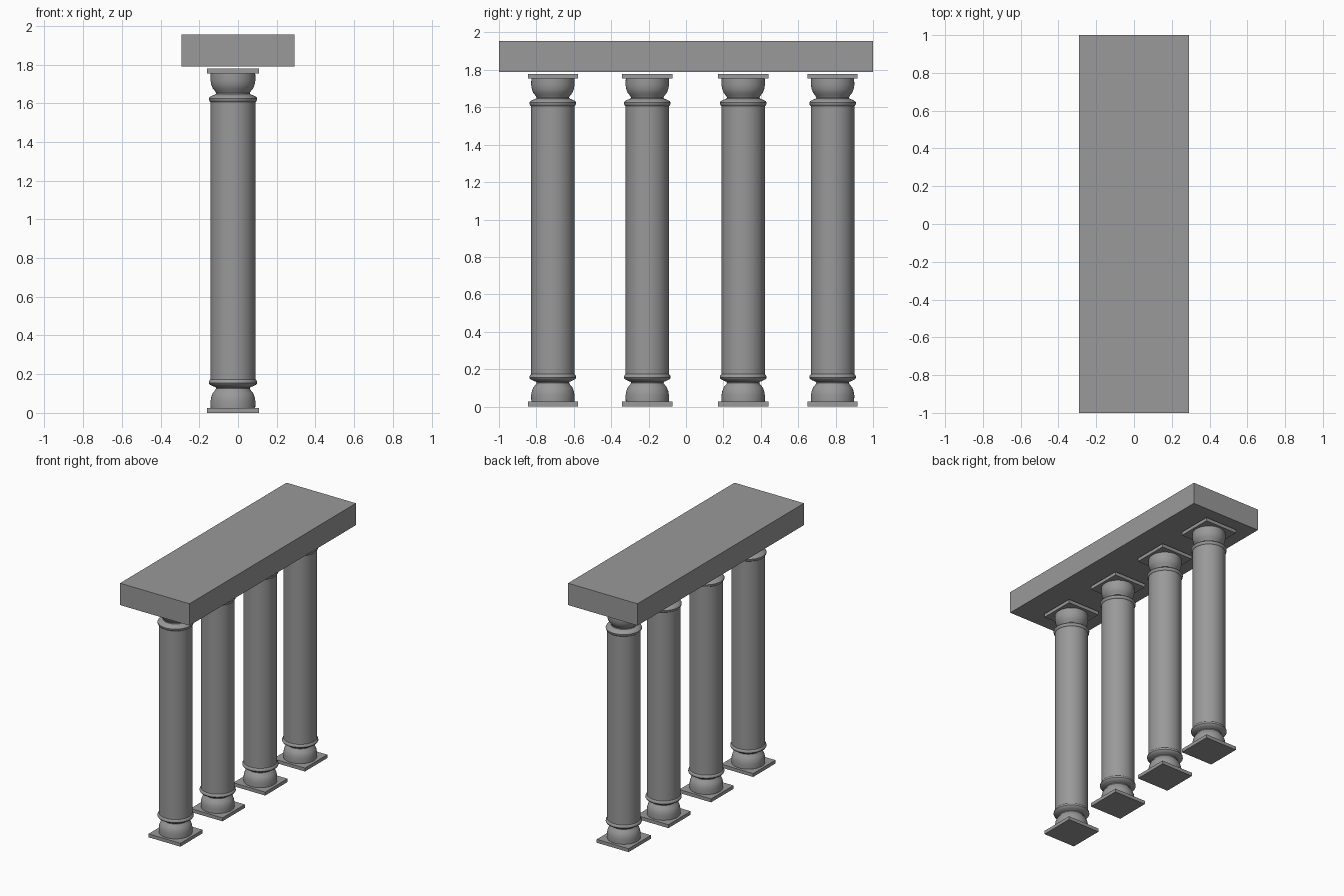
import bpy
import math

cube = bpy.data.objects.get("Cube")
if cube:
    bpy.data.objects.remove(cube, do_unlink=True)

stone = bpy.data.materials.new("grey_stone")
stone.use_nodes = True
GREY = (0.32, 0.32, 0.32, 1)
stone.diffuse_color = GREY
stone.node_tree.nodes["Principled BSDF"].inputs["Base Color"].default_value = GREY

COLUMN_X = -0.026
HEIGHT = 1.779
PLINTH = 0.026
SIDES = 48


def box(name, centre, size):
    bpy.ops.mesh.primitive_cube_add(size=1, location=centre)
    ob = bpy.context.object
    ob.name = name
    ob.scale = size
    bpy.ops.object.transform_apply(location=False, rotation=False, scale=True)
    ob.data.materials.append(stone)


def lathe(name, profile, location):
    n = len(profile)
    verts = [(r * math.cos(a), r * math.sin(a), z)
             for a in (math.tau * i / SIDES for i in range(SIDES))
             for r, z in profile]
    faces = []
    for i in range(SIDES):
        j = (i + 1) % SIDES
        faces += [(i * n + k, j * n + k, j * n + k + 1, i * n + k + 1)
                  for k in range(n - 1)]
    faces.append([i * n for i in reversed(range(SIDES))])
    faces.append([i * n + n - 1 for i in range(SIDES)])
    mesh = bpy.data.meshes.new(name)
    mesh.from_pydata(verts, [], faces)
    ob = bpy.data.objects.new(name, mesh)
    bpy.context.collection.objects.link(ob)
    ob.location = location
    mesh.materials.append(stone)
    bpy.ops.object.select_all(action="DESELECT")
    ob.select_set(True)
    bpy.context.view_layer.objects.active = ob
    bpy.ops.object.shade_smooth_by_angle(angle=math.radians(35))


# Base moulding: rounded foot, narrow neck, ring, then the shaft
base = [(0.115, PLINTH), (0.116, 0.06), (0.112, 0.083), (0.104, 0.103),
        (0.092, 0.117), (0.087, 0.126), (0.089, 0.132), (0.106, 0.139), (0.121, 0.147),
        (0.125, 0.154), (0.124, 0.163), (0.119, 0.171), (0.116, 0.173)]
# The capital mirrors the base
profile = base + [(r, HEIGHT - z) for r, z in reversed(base)]

for number, y in enumerate((-0.712, -0.207, 0.306, 0.784), 1):
    lathe(f"column_{number}", profile, (COLUMN_X, y, 0))
    for part, z in (("plinth", PLINTH / 2), ("abacus", HEIGHT - PLINTH / 2)):
        box(f"{part}_{number}", (COLUMN_X, y, z), (0.268, 0.268, PLINTH))

# Beam laid over the row of columns
box("beam", (0, 0, 1.872), (0.584, 2, 0.166))
